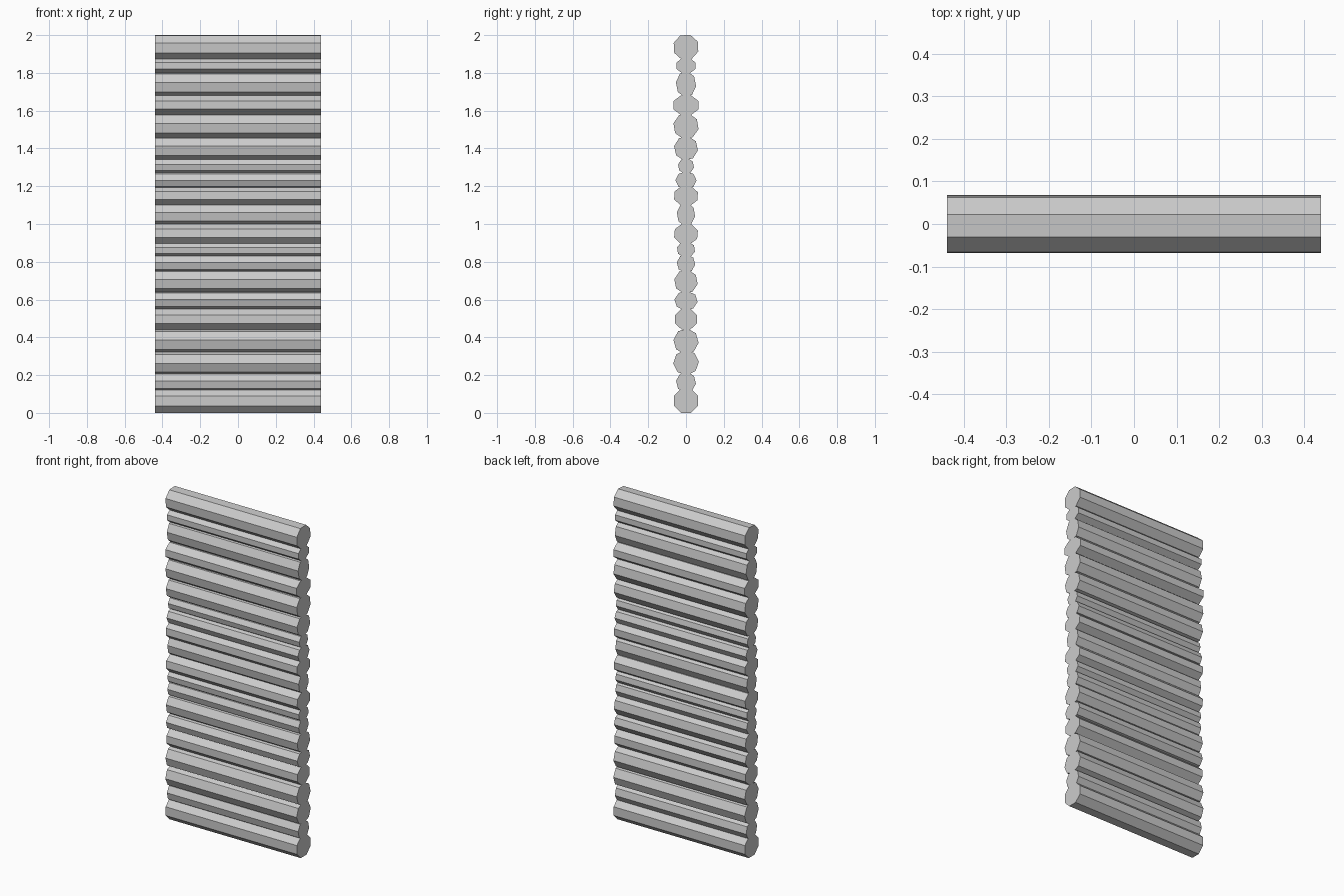
import bpy, bmesh, math

HALF_LENGTH = 0.44
SIDES = 8

# One row per log, top to bottom: centre height, depth radius, height radius, roll
LOGS = [
    (1.936, 0.069, 0.069, -0.06), (1.838, 0.055, 0.043, 0.0),
    (1.740, 0.054, 0.069, -0.25), (1.629, 0.073, 0.055, 0.0),
    (1.518, 0.068, 0.069, -0.17), (1.401, 0.064, 0.065, -0.22),
    (1.307, 0.043, 0.042, -0.22), (1.231, 0.056, 0.048, -0.38),
    (1.149, 0.067, 0.055, 0.03), (1.051, 0.049, 0.063, -0.22),
    (0.947, 0.066, 0.057, 0.08), (0.865, 0.049, 0.044, -0.12),
    (0.791, 0.049, 0.050, -0.28), (0.695, 0.063, 0.064, -0.20),
    (0.594, 0.062, 0.052, -0.26), (0.496, 0.063, 0.058, 0.0),
    (0.379, 0.067, 0.068, -0.28), (0.266, 0.068, 0.067, 0.33),
    (0.162, 0.053, 0.056, -0.25), (0.064, 0.070, 0.069, 0.0),
]


def make_log(name, z, ry, rz, roll):
    """Faceted oval log lying along x."""
    bm = bmesh.new()
    rings = []
    for x in (-HALF_LENGTH, HALF_LENGTH):
        ring = []
        for i in range(SIDES):
            a = 2 * math.pi * (i + 0.5) / SIDES - roll
            ring.append(bm.verts.new((x, ry * math.cos(a), z + rz * math.sin(a))))
        rings.append(ring)
    for i in range(SIDES):
        j = (i + 1) % SIDES
        bm.faces.new((rings[0][i], rings[0][j], rings[1][j], rings[1][i]))
    for ring in rings:
        bm.faces.new(ring)
    bmesh.ops.recalc_face_normals(bm, faces=bm.faces)
    mesh = bpy.data.meshes.new(name)
    bm.to_mesh(mesh)
    bm.free()
    bpy.context.collection.objects.link(bpy.data.objects.new(name, mesh))


# Stacked log wall
for n, row in enumerate(LOGS, 1):
    make_log(f"wall_log_{n:02d}", *row)
